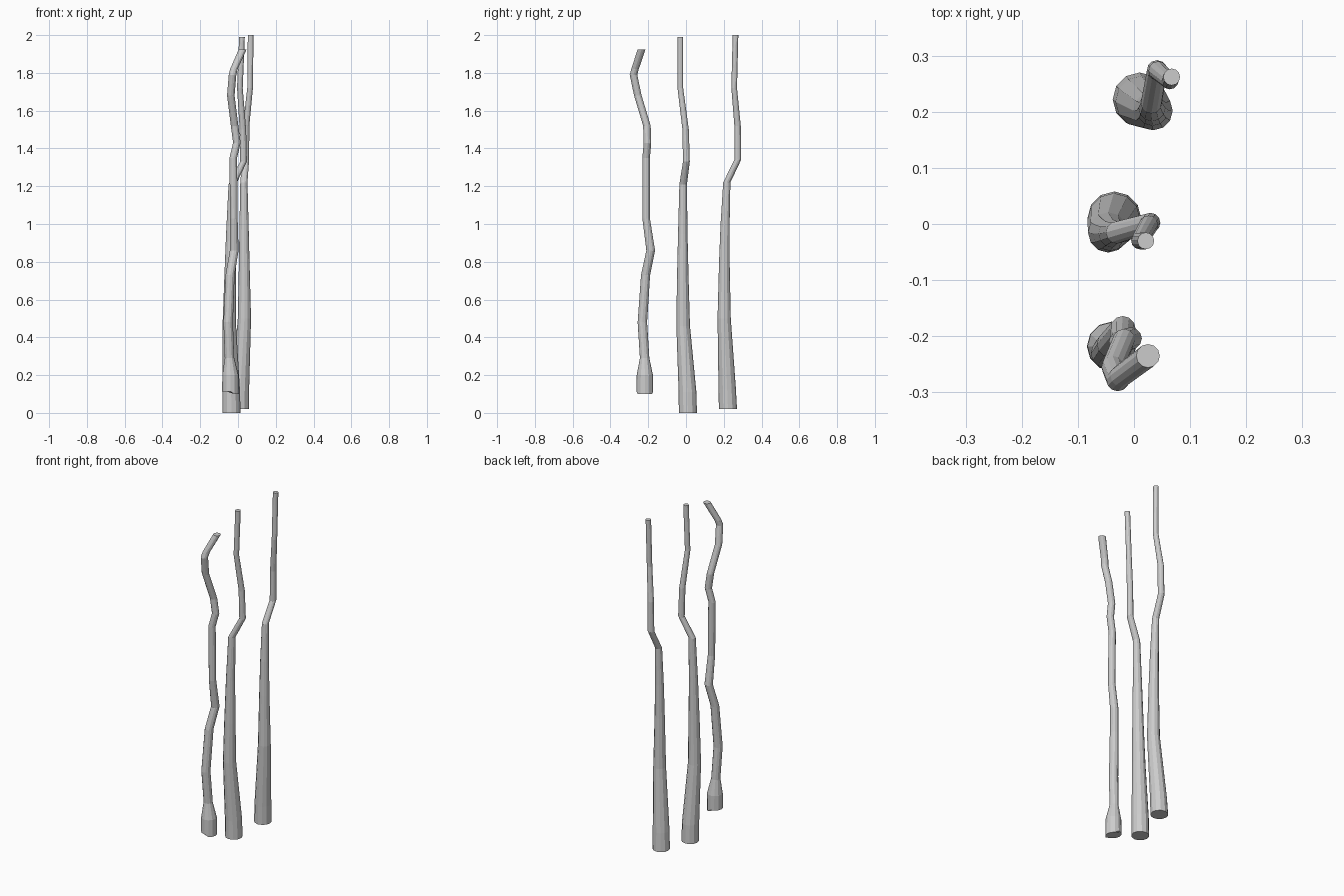
import bpy, bmesh, math

SIDES = 12


def stalk(name, rings):
    """Tapered crooked stem from level rings (x, y, z, radius), capped at both ends."""
    bm = bmesh.new()
    loops = []
    for x, y, z, r in rings:
        loops.append([bm.verts.new((x + r * math.cos(2 * math.pi * i / SIDES),
                                    y + r * math.sin(2 * math.pi * i / SIDES), z))
                      for i in range(SIDES)])
    for a, b in zip(loops, loops[1:]):
        for i in range(SIDES):
            j = (i + 1) % SIDES
            bm.faces.new((a[i], a[j], b[j], b[i]))
    bm.faces.new(loops[0][::-1])
    bm.faces.new(loops[-1])
    mesh = bpy.data.meshes.new(name)
    bm.to_mesh(mesh)
    bm.free()
    obj = bpy.data.objects.new(name, mesh)
    bpy.context.collection.objects.link(obj)
    return obj


# Back stem
stalk("back_stem", [
    (0.01, 0.222, 0.02, 0.048), (0.013, 0.218, 0.13, 0.046),
    (0.034, 0.202, 0.50, 0.035), (0.033, 0.203, 0.80, 0.028),
    (0.032, 0.207, 1.00, 0.024), (0.031, 0.216, 1.22, 0.019),
    (0.041, 0.274, 1.34, 0.018), (0.043, 0.273, 1.52, 0.017),
    (0.064, 0.255, 1.72, 0.015), (0.067, 0.262, 2.00, 0.015)])

# Middle stem
stalk("middle_stem", [
    (-0.035, 0.01, 0.0, 0.048), (-0.036, 0.008, 0.11, 0.047),
    (-0.046, -0.015, 0.46, 0.036), (-0.042, -0.017, 0.70, 0.031),
    (-0.038, -0.017, 0.95, 0.025), (-0.030, -0.015, 1.21, 0.020),
    (0.029, 0.002, 1.33, 0.018), (0.026, -0.002, 1.50, 0.017),
    (0.010, -0.030, 1.72, 0.015), (0.021, -0.030, 1.99, 0.015)])

# Front stem with a flared foot
front = stalk("front_stem", [
    (-0.04, -0.218, 0.10, 0.044), (-0.04, -0.218, 0.20, 0.043),
    (-0.045, -0.219, 0.29, 0.025), (-0.052, -0.231, 0.48, 0.025),
    (-0.042, -0.214, 0.73, 0.024), (-0.020, -0.187, 0.86, 0.023),
    (-0.022, -0.211, 1.03, 0.020), (-0.025, -0.211, 1.35, 0.020),
    (-0.006, -0.204, 1.43, 0.020), (-0.018, -0.207, 1.52, 0.020),
    (-0.038, -0.255, 1.68, 0.020), (-0.029, -0.278, 1.79, 0.020),
    (-0.022, -0.270, 1.82, 0.020), (0.025, -0.235, 1.925, 0.021)])

# Uneven cut under the foot
for v in front.data.vertices:
    if v.co.z < 0.15 and v.co.x < -0.02:
        v.co.z = 0.114
